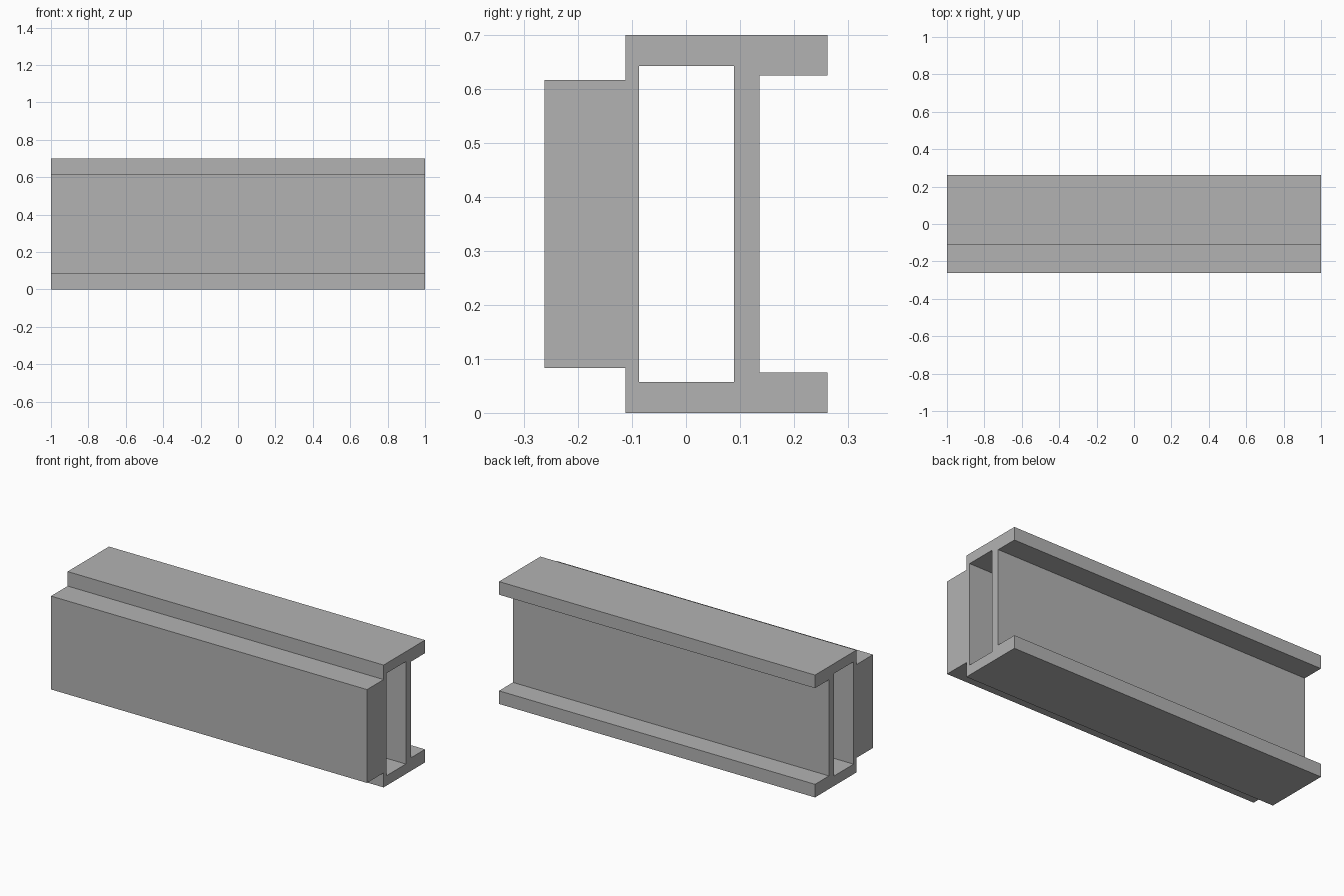
import bpy
import bmesh

cube = bpy.data.objects.get("Cube")
if cube:
    bpy.data.objects.remove(cube, do_unlink=True)

HALF_LENGTH = 1.0
HEIGHT = 0.70

grey = bpy.data.materials.new("plain grey")
grey.use_nodes = True
colour = (0.45, 0.45, 0.45, 1)
grey.diffuse_color = colour
grey.node_tree.nodes["Principled BSDF"].inputs["Base Color"].default_value = colour


def mirrored(half):
    """Close a lower half outline (y, z) with its reflection about mid height."""
    return half + [(y, HEIGHT - z) for y, z in reversed(half)]


# Lower halves of the outer outline and of the hollow
outer = mirrored([(-0.262, 0.083), (-0.112, 0.083), (-0.112, 0),
                  (0.262, 0), (0.262, 0.075), (0.136, 0.075)])
hollow = mirrored([(-0.087, 0.057), (0.089, 0.057)])

bm = bmesh.new()
cap_edges = {-HALF_LENGTH: [], HALF_LENGTH: []}

# Long walls, outside and inside
for outline in (outer, hollow):
    rings = []
    for x, edges in cap_edges.items():
        ring = [bm.verts.new((x, y, z)) for y, z in outline]
        edges += [bm.edges.new((ring[i - 1], ring[i])) for i in range(len(ring))]
        rings.append(ring)
    a, b = rings
    for i in range(len(outline)):
        bm.faces.new((a[i - 1], a[i], b[i], b[i - 1]))

# End caps around the open hollow
for edges in cap_edges.values():
    bmesh.ops.triangle_fill(bm, edges=edges, use_beauty=True)
bmesh.ops.recalc_face_normals(bm, faces=bm.faces[:])

mesh = bpy.data.meshes.new("hollow_beam")
bm.to_mesh(mesh)
bm.free()
mesh.materials.append(grey)
beam = bpy.data.objects.new("hollow_beam", mesh)
bpy.context.collection.objects.link(beam)
